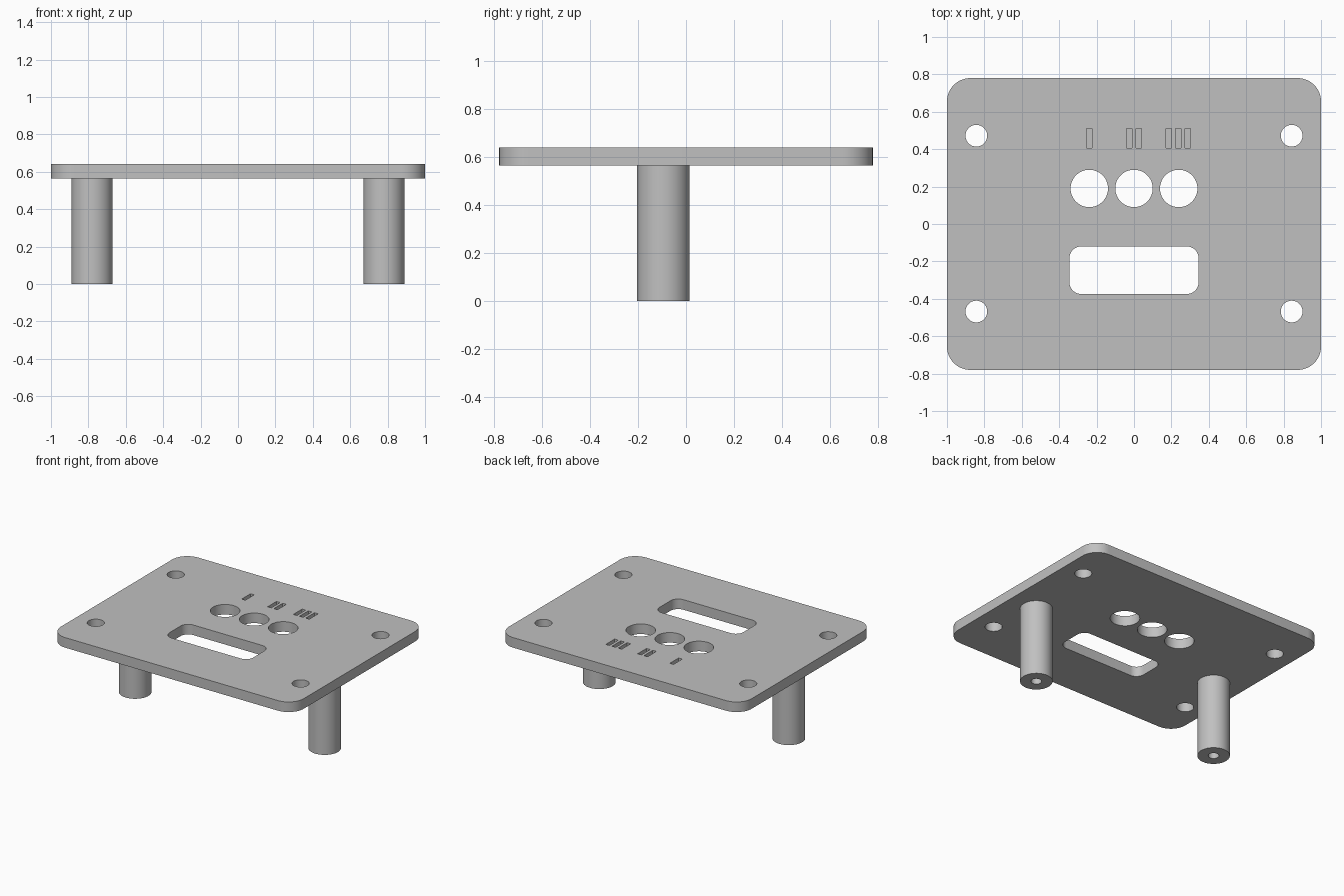
import bpy, bmesh, math

cube = bpy.data.objects.get("Cube")
if cube:
    bpy.data.objects.remove(cube, do_unlink=True)

PLATE_BOTTOM, PLATE_TOP = 0.565, 0.64

grey = bpy.data.materials.new("plain grey")
grey.use_nodes = True
colour = (0.53, 0.53, 0.53, 1)
grey.diffuse_color = colour
grey.node_tree.nodes["Principled BSDF"].inputs["Base Color"].default_value = colour


def rounded_outline(cx, cy, hx, hy, r, steps=12):
    """Outline of a rounded rectangle; a circle when r equals both half sizes."""
    pts = []
    for q, (sx, sy) in enumerate([(1, 1), (-1, 1), (-1, -1), (1, -1)]):
        for i in range(steps + 1):
            a = math.pi / 2 * (q + i / steps)
            pts.append((cx + sx * (hx - r) + r * math.cos(a),
                        cy + sy * (hy - r) + r * math.sin(a)))
    return pts


def add_prism(bm, outline, z0, z1):
    """Extrude a flat outline into a closed solid."""
    verts = [bm.verts.new((x, y, z0)) for x, y in outline]
    part = bmesh.ops.remove_doubles(bm, verts=verts, dist=1e-5)
    verts = [v for v in verts if v.is_valid]
    face = bm.faces.new(verts)
    top = bmesh.ops.extrude_face_region(bm, geom=[face])["geom"]
    moved = [v for v in top if isinstance(v, bmesh.types.BMVert)]
    bmesh.ops.translate(bm, verts=moved, vec=(0, 0, z1 - z0))


def finish(bm, name):
    bmesh.ops.recalc_face_normals(bm, faces=bm.faces)
    mesh = bpy.data.meshes.new(name)
    bm.to_mesh(mesh)
    bm.free()
    mesh.materials.append(grey)
    obj = bpy.data.objects.new(name, mesh)
    bpy.context.collection.objects.link(obj)
    return obj


def smooth(obj):
    bpy.ops.object.select_all(action="DESELECT")
    obj.select_set(True)
    bpy.context.view_layer.objects.active = obj
    bpy.ops.object.shade_smooth_by_angle(angle=math.radians(30))


# Plate with rounded corners
bm = bmesh.new()
add_prism(bm, rounded_outline(0, 0, 1, 0.78, 0.125), PLATE_BOTTOM, PLATE_TOP)
plate = finish(bm, "plate")

# Cutters: corner screw holes, button holes, display window
bm = bmesh.new()
through = (PLATE_BOTTOM - 0.1, PLATE_TOP + 0.1)
for x in (-0.843, 0.843):
    for y in (-0.468, 0.472):
        add_prism(bm, rounded_outline(x, y, 0.058, 0.058, 0.058), *through)
for x in (-0.239, 0, 0.239):
    add_prism(bm, rounded_outline(x, 0.19, 0.1, 0.1, 0.1), *through)
add_prism(bm, rounded_outline(0, -0.247, 0.345, 0.127, 0.062), *through)

# Engraved tally marks: one, two and three strokes
for count, x in enumerate((-0.239, 0, 0.237), start=1):
    for i in range(count):
        cx = x + (i - (count - 1) / 2) * 0.051
        add_prism(bm, [(cx - 0.015, 0.406), (cx + 0.015, 0.406),
                       (cx + 0.015, 0.51), (cx - 0.015, 0.51)],
                  PLATE_TOP - 0.03, PLATE_TOP + 0.1)
cutter = finish(bm, "plate_cutter")

cut = plate.modifiers.new("openings", "BOOLEAN")
cut.operation = "DIFFERENCE"
cut.solver = "EXACT"
cut.object = cutter
bpy.context.view_layer.objects.active = plate
bpy.ops.object.modifier_apply(modifier=cut.name)
bpy.data.objects.remove(cutter, do_unlink=True)
smooth(plate)

# Legs: round posts with a blind screw hole in the foot
for side, x in (("left", 0.78), ("right", -0.78)):
    bm = bmesh.new()
    profile = [(0.11, PLATE_BOTTOM), (0.11, 0), (0.036, 0), (0.036, 0.42)]
    rings = []
    for r, z in profile:
        ring = bmesh.ops.create_circle(bm, segments=48, radius=r)["verts"]
        bmesh.ops.translate(bm, verts=ring, vec=(x, -0.095, z))
        rings.append(ring)
    for a, b in zip(rings, rings[1:]):
        for i in range(len(a)):
            j = (i + 1) % len(a)
            bm.faces.new((a[i], a[j], b[j], b[i]))
    bm.faces.new(rings[0])
    bm.faces.new(rings[-1])
    smooth(finish(bm, side + "_leg"))
